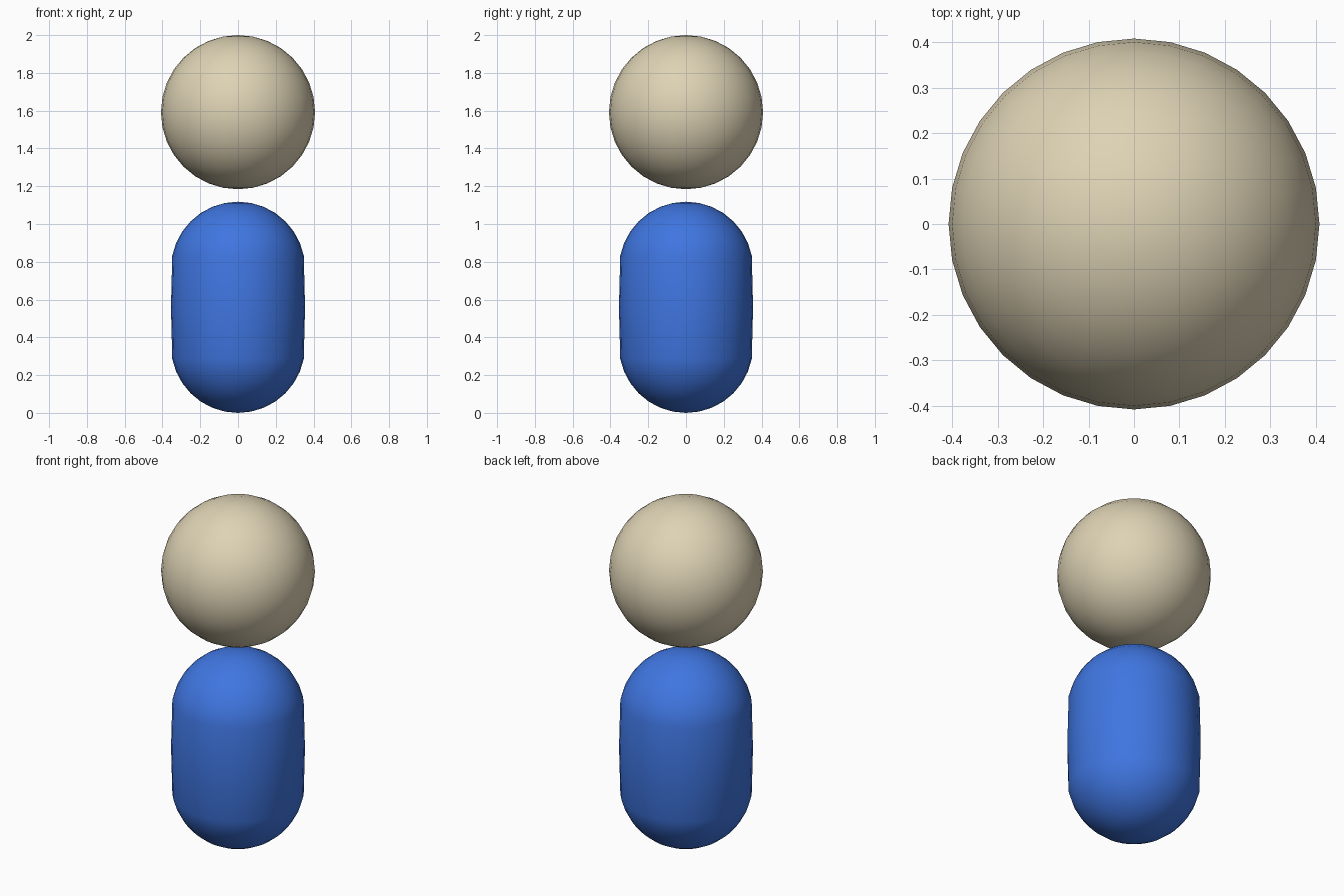
import bpy

if "Cube" in bpy.data.objects:
    bpy.data.objects.remove(bpy.data.objects["Cube"])

def ball(name, radius, z, color):
    bpy.ops.mesh.primitive_uv_sphere_add(segments=32, ring_count=16, radius=radius, location=(0, 0, z))
    ob = bpy.context.object
    ob.name = name
    bpy.ops.object.shade_smooth()
    mat = bpy.data.materials.new(name + "_color")
    mat.diffuse_color = color
    mat.use_nodes = True
    mat.node_tree.nodes["Principled BSDF"].inputs["Base Color"].default_value = mat.diffuse_color
    ob.data.materials.append(mat)
    return ob

# Head: plain sphere
ball("head", 0.408, 1.592, (0.73, 0.65, 0.46, 1))

# Body: sphere with its halves pulled apart into a capsule
body = ball("body", 0.355, 0.559, (0.05, 0.18, 0.75, 1))
for v in body.data.vertices:
    if abs(v.co.z) > 0.001:
        v.co.z += 0.204 if v.co.z > 0 else -0.204
